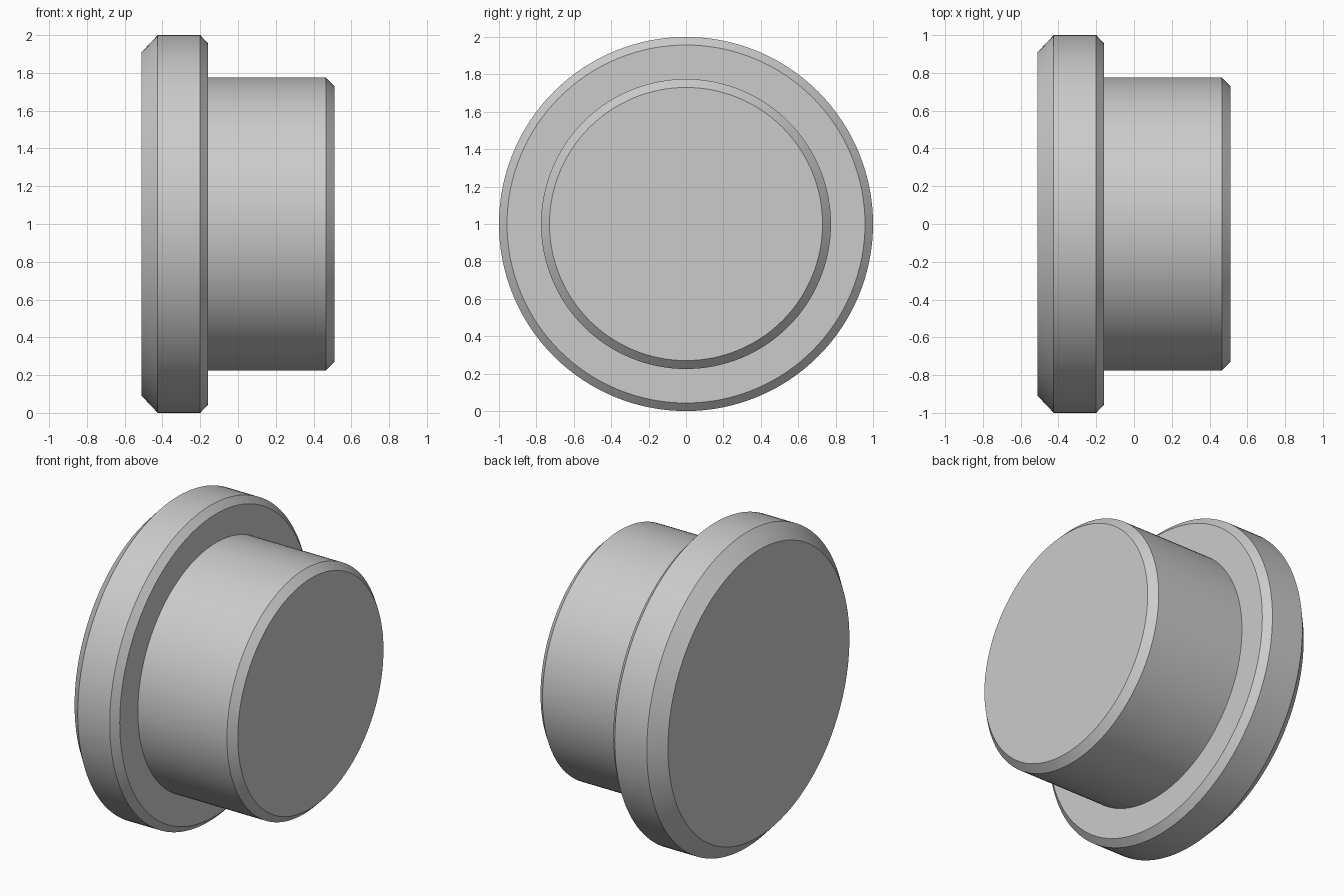
import bpy
import bmesh
import math
from mathutils import Vector

SEGMENTS = 128

cube = bpy.data.objects.get("Cube")
if cube:
    bpy.data.objects.remove(cube, do_unlink=True)

# Plain grey material
grey = bpy.data.materials.new("light_grey")
grey.use_nodes = True
colour = (0.6, 0.6, 0.6, 1.0)
grey.diffuse_color = colour
grey.node_tree.nodes["Principled BSDF"].inputs["Base Color"].default_value = colour

# Half section as (x, radius): chamfered flange, then chamfered plug
flange = [(-0.51, 0.91), (-0.425, 1.0), (-0.2, 1.0), (-0.16, 0.957)]
plug = [(-0.16, 0.775), (0.465, 0.775), (0.51, 0.73)]


def lathe_x(name, profile, material):
    """Revolve an open profile about the x axis and cap both ends."""
    bm = bmesh.new()
    rings = []
    for x, radius in profile:
        angles = [math.tau * i / SEGMENTS for i in range(SEGMENTS)]
        rings.append([bm.verts.new((x, radius * math.cos(a), radius * math.sin(a)))
                      for a in angles])
    for a, b in zip(rings, rings[1:]):
        for i in range(SEGMENTS):
            j = (i + 1) % SEGMENTS
            bm.faces.new((a[i], a[j], b[j], b[i]))
    bm.faces.new(rings[0])
    bm.faces.new(rings[-1])
    bmesh.ops.recalc_face_normals(bm, faces=bm.faces)
    bmesh.ops.translate(bm, verts=bm.verts, vec=Vector((0, 0, 1)))

    mesh = bpy.data.meshes.new(name)
    bm.to_mesh(mesh)
    bm.free()
    mesh.materials.append(material)
    obj = bpy.data.objects.new(name, mesh)
    bpy.context.collection.objects.link(obj)
    return obj


# Flanged plug turned as one solid
body = lathe_x("flanged_plug", flange + plug, grey)

# Smooth round walls, crisp chamfer edges
bpy.ops.object.select_all(action="DESELECT")
body.select_set(True)
bpy.context.view_layer.objects.active = body
bpy.ops.object.shade_smooth_by_angle(angle=math.radians(30))
